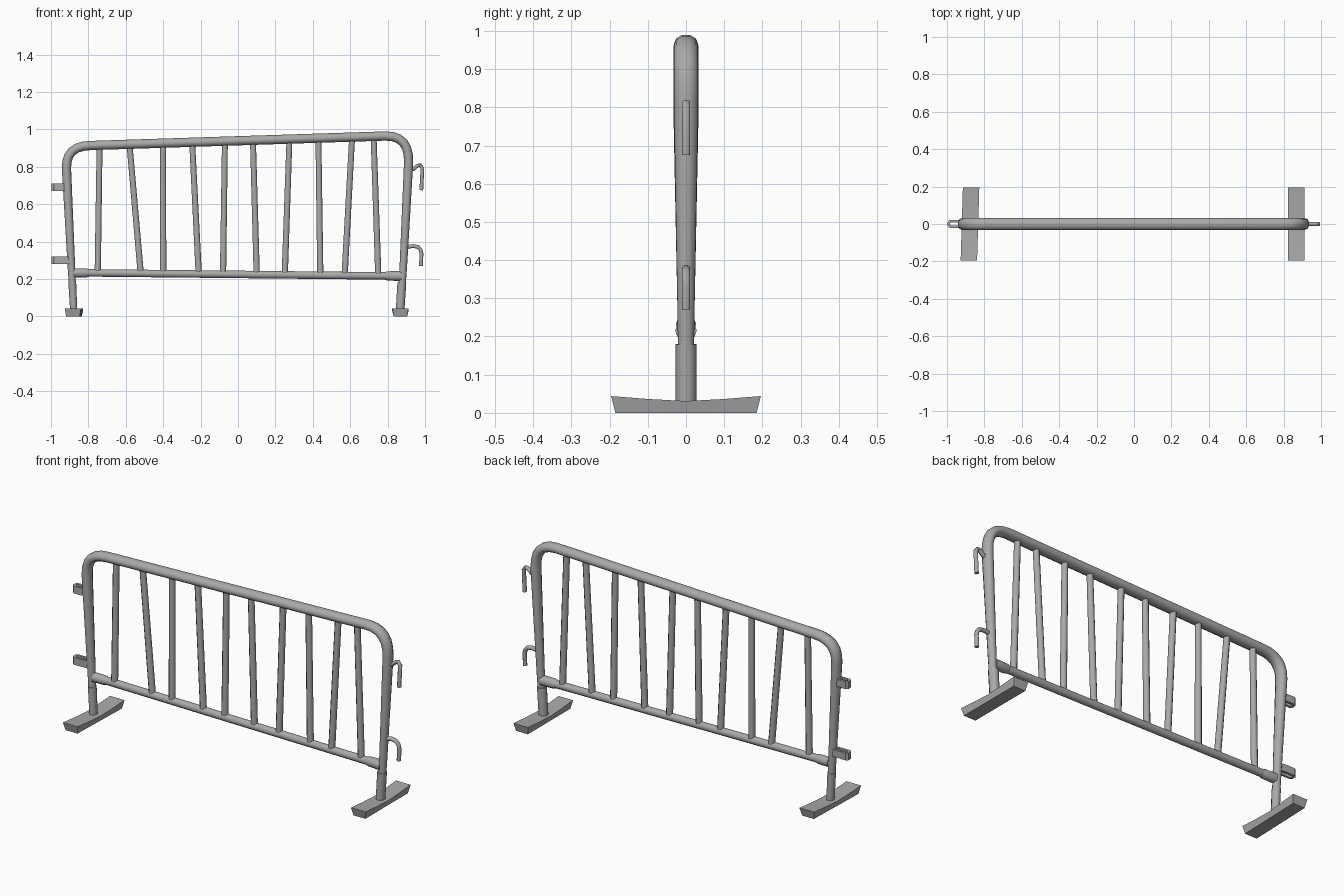
import bpy, bmesh, math
from mathutils import Vector

cube = bpy.data.objects.get("Cube")
if cube:
    bpy.data.objects.remove(cube, do_unlink=True)

steel = bpy.data.materials.new("galvanised_grey")
steel.use_nodes = True
GREY = (0.40, 0.40, 0.40, 1)
steel.diffuse_color = GREY
steel.node_tree.nodes["Principled BSDF"].inputs["Base Color"].default_value = GREY


def finish(name, bm, angle=50):
    bmesh.ops.recalc_face_normals(bm, faces=bm.faces)
    mesh = bpy.data.meshes.new(name)
    bm.to_mesh(mesh)
    bm.free()
    mesh.materials.append(steel)
    obj = bpy.data.objects.new(name, mesh)
    bpy.context.collection.objects.link(obj)
    bpy.ops.object.select_all(action='DESELECT')
    obj.select_set(True)
    bpy.context.view_layer.objects.active = obj
    bpy.ops.object.shade_smooth_by_angle(angle=math.radians(angle))
    return obj


def tube(name, points, sides=10):
    """Sweep an ellipse along (x, z, radius in plane, radius in y) points."""
    bm = bmesh.new()
    path = [Vector((p[0], 0, p[1])) for p in points]
    rings = []
    for i, (x, z, r, ry) in enumerate(points):
        along = Vector((0, 0, 0))
        if i > 0:
            along += (path[i] - path[i - 1]).normalized()
        if i < len(path) - 1:
            along += (path[i + 1] - path[i]).normalized()
        side = along.normalized().cross(Vector((0, 1, 0)))
        ring = []
        for k in range(sides):
            a = 2 * math.pi * (k + 0.5) / sides
            ring.append(bm.verts.new(path[i] + side * r * math.cos(a)
                                     + Vector((0, ry * math.sin(a), 0))))
        rings.append(ring)
    for a, b in zip(rings, rings[1:]):
        for k in range(sides):
            n = (k + 1) % sides
            bm.faces.new((a[k], a[n], b[n], b[k]))
    bm.faces.new(rings[0])
    bm.faces.new(rings[-1])
    return finish(name, bm)


def corner(start, control, end, ry, steps=6):
    """Rounded bend between two frame points."""
    s, c, e = Vector(start), Vector(control), Vector(end)
    out = []
    for i in range(steps + 1):
        t = i / steps
        p = s * (1 - t) ** 2 + c * 2 * t * (1 - t) + e * t * t
        out.append((p.x, p.y, 0.026, ry))
    return out


# Bent outer frame, swelling towards the top
frame = [(-0.885, 0.16, 0.02, 0.021), (-0.89, 0.25, 0.021, 0.022)]
frame += corner((-0.917, 0.79), (-0.922, 0.912), (-0.79, 0.914), 0.033)
frame += corner((0.79, 0.965), (0.918, 0.966), (0.912, 0.82), 0.032)
frame += [(0.883, 0.25, 0.021, 0.022), (0.877, 0.16, 0.02, 0.021)]
tube("outer_frame", frame)

# Leg sleeves
tube("right_leg_sleeve", [(-0.878, 0.02, 0.02, 0.024), (-0.886, 0.18, 0.022, 0.024)])
tube("left_leg_sleeve", [(0.866, 0.02, 0.024, 0.027), (0.876, 0.18, 0.025, 0.027)])

# Lower rail and its end collars
tube("lower_rail", [(-0.88, 0.234, 0.021, 0.021), (0.88, 0.216, 0.021, 0.021)])
tube("right_rail_collar", [(-0.875, 0.233, 0.026, 0.026), (-0.81, 0.233, 0.025, 0.025),
                           (-0.795, 0.233, 0.021, 0.021)])
tube("left_rail_collar", [(0.875, 0.216, 0.028, 0.028), (0.80, 0.217, 0.026, 0.026),
                          (0.785, 0.217, 0.021, 0.021)])

# Slightly crooked upright bars: top x, bottom x
bars = [(-0.74, -0.75), (-0.58, -0.52), (-0.40, -0.40), (-0.245, -0.21), (-0.07, -0.08),
        (0.08, 0.10), (0.275, 0.25), (0.43, 0.44), (0.61, 0.57), (0.725, 0.75)]
for i, (top, low) in enumerate(bars):
    tube(f"upright_bar_{i + 1}", [(low, 0.225 - 0.01 * low, 0.018, 0.018),
                                  (top, 0.938 + 0.032 * top, 0.017, 0.017)], 8)

# Splayed feet with a dipped top
for name, cx in (("right_foot", -0.877), ("left_foot", 0.868)):
    bm = bmesh.new()
    sections = []
    for t in (-1, -0.5, 0, 0.5, 1):
        top = 0.031 + 0.013 * abs(t) ** 1.3
        lean = 0.006 * t if cx < 0 else 0
        sections.append([bm.verts.new((cx + lean + x, t * y, z)) for x, y, z in
                         ((-0.036, 0.185, 0), (0.036, 0.185, 0),
                          (0.044, 0.196, top), (-0.044, 0.196, top))])
    for a, b in zip(sections, sections[1:]):
        for k in range(4):
            n = (k + 1) % 4
            bm.faces.new((a[k], a[n], b[n], b[k]))
    bm.faces.new(sections[0])
    bm.faces.new(sections[-1])
    finish(name, bm, 30)

# Strap loops that receive the neighbouring hooks
for name, root, z in (("upper_loop", -0.91, 0.692), ("lower_loop", -0.89, 0.3)):
    bm = bmesh.new()
    plan = [(root, 0.018), (-0.945, 0.021), (-0.985, 0.021), (-0.996, 0.011)]
    plan += [(x, -y) for x, y in reversed(plan)]
    loop = []
    for x, y in plan:
        inset = 0.012
        ix = x + inset if x < -0.98 else x
        iy = y - math.copysign(min(inset, abs(y) * 0.6), y)
        loop.append([bm.verts.new((px, py, z + dz)) for px, py, dz in
                     ((x, y, -0.02), (x, y, 0.02), (ix, iy, 0.02), (ix, iy, -0.02))])
    for a, b in zip(loop, loop[1:]):
        for k in range(4):
            n = (k + 1) % 4
            bm.faces.new((a[k], a[n], b[n], b[k]))
    bm.faces.new(loop[0])
    bm.faces.new(loop[-1])
    finish(name, bm, 35)

# Coupling hooks
hooks = {"upper_hook": [(0.905, 0.783), (0.94, 0.788), (0.958, 0.806), (0.974, 0.81),
                        (0.986, 0.793), (0.98, 0.675)],
         "lower_hook": [(0.89, 0.368), (0.935, 0.377), (0.962, 0.372), (0.976, 0.356),
                        (0.981, 0.335), (0.978, 0.27)]}
for name, path in hooks.items():
    tube(name, [(x, z, 0.011, 0.012) for x, z in path], 8)
